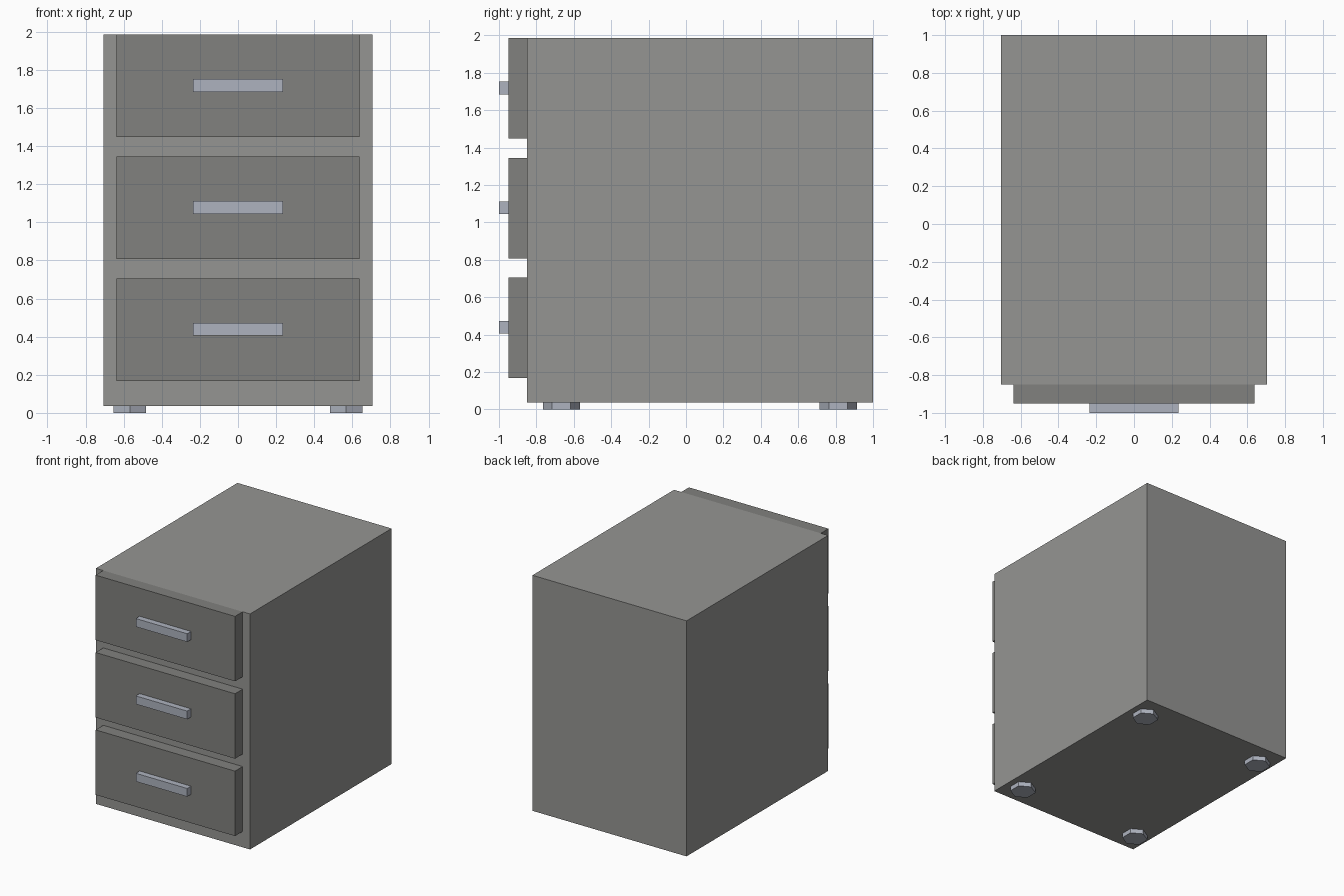
import bpy

if "Cube" in bpy.data.objects:
    bpy.data.objects.remove(bpy.data.objects["Cube"])


def material(name, rgb):
    m = bpy.data.materials.new(name)
    m.diffuse_color = (*rgb, 1)
    m.use_nodes = True
    m.node_tree.nodes["Principled BSDF"].inputs["Base Color"].default_value = m.diffuse_color
    return m


drawer_grey = material("drawer_grey", (0.22, 0.22, 0.21))
body_grey = material("body_grey", (0.30, 0.30, 0.29))
metal = material("metal", (0.42, 0.45, 0.52))


def box(name, x, y, z, mat):
    """Box from (min, max) ranges on each axis."""
    bpy.ops.mesh.primitive_cube_add(
        size=1, location=[(a + b) / 2 for a, b in (x, y, z)])
    ob = bpy.context.object
    ob.name = name
    ob.scale = [b - a for a, b in (x, y, z)]
    bpy.ops.object.transform_apply(location=False, rotation=False, scale=True)
    ob.data.materials.append(mat)
    return ob


FOOT_H = 0.037
TOP = 1.985

# Cabinet body
box("cabinet_body", (-0.705, 0.705), (-0.85, 1.0), (FOOT_H, TOP), body_grey)

# Three drawer fronts, each with a bar handle
for i, label in enumerate(("top", "middle", "bottom")):
    top = TOP - 0.64 * i
    box(f"{label}_drawer", (-0.638, 0.638), (-0.95, -0.85),
        (top - 0.537, top), drawer_grey)
    mid = top - 0.266
    box(f"{label}_handle", (-0.235, 0.235), (-1.0, -0.95),
        (mid - 0.034, mid + 0.034), metal)

# Four hexagonal feet
for row, y in (("front", -0.666), ("back", 0.814)):
    for side, x in (("left", -0.568), ("right", 0.568)):
        bpy.ops.mesh.primitive_cylinder_add(
            vertices=6, radius=0.099, depth=FOOT_H, location=(x, y, FOOT_H / 2))
        foot = bpy.context.object
        foot.name = f"{row}_{side}_foot"
        foot.data.materials.append(metal)
